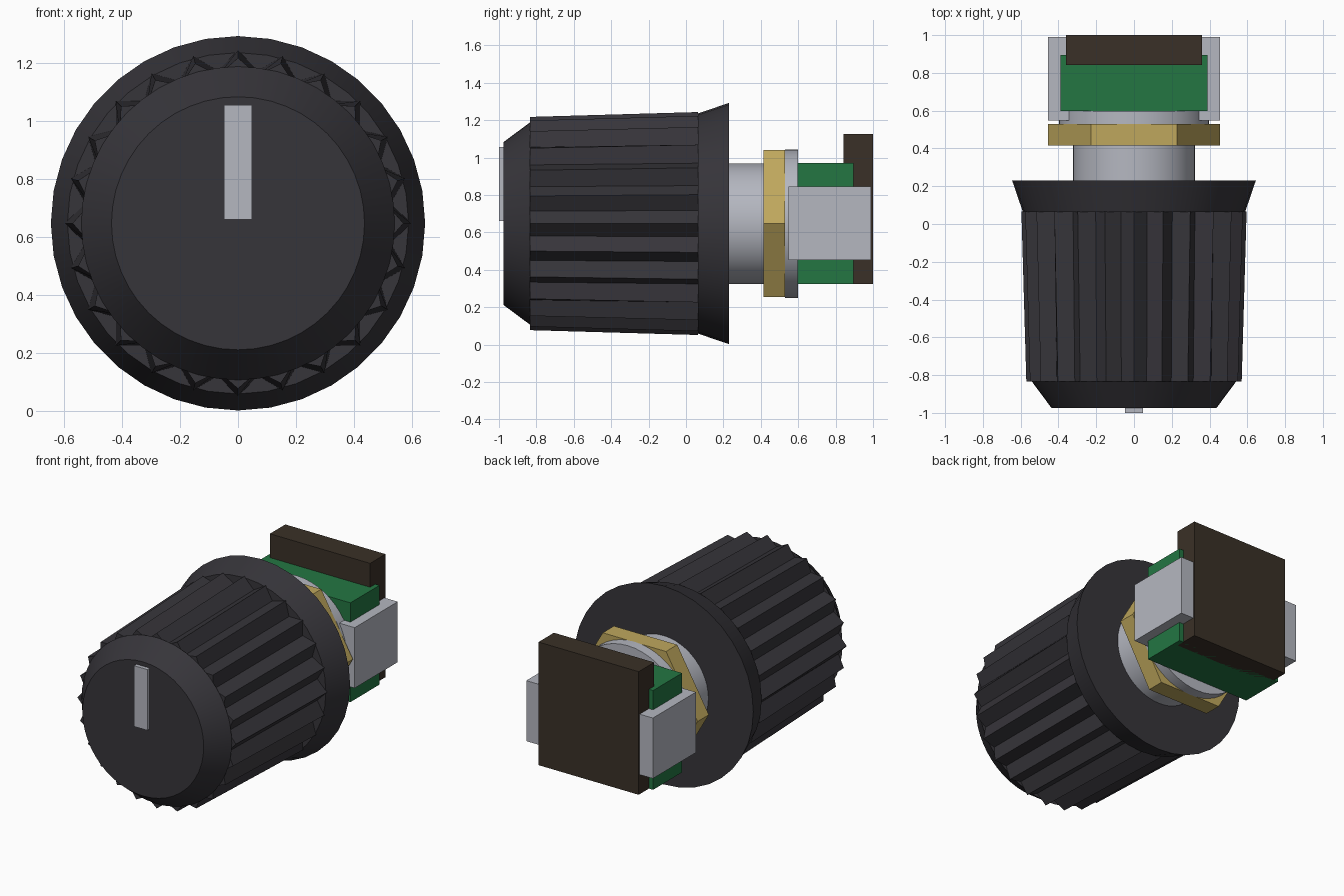
import bpy, bmesh, math

AXIS_Z = 0.647

cube = bpy.data.objects.get("Cube")
if cube:
    bpy.data.objects.remove(cube, do_unlink=True)


def material(name, rgb):
    m = bpy.data.materials.new(name)
    m.use_nodes = True
    m.diffuse_color = (*rgb, 1)
    bsdf = next(n for n in m.node_tree.nodes if n.type == 'BSDF_PRINCIPLED')
    bsdf.inputs["Base Color"].default_value = (*rgb, 1)
    return m


charcoal = material("charcoal plastic", (0.037, 0.035, 0.042))
silver = material("silver metal", (0.46, 0.475, 0.53))
brass = material("brass", (0.52, 0.39, 0.11))
green = material("green board", (0.017, 0.18, 0.055))
brown = material("dark brown", (0.042, 0.03, 0.02))


def finish(name, bm, mat, smooth=False):
    bmesh.ops.recalc_face_normals(bm, faces=bm.faces)
    mesh = bpy.data.meshes.new(name)
    bm.to_mesh(mesh)
    bm.free()
    mesh.materials.append(mat)
    obj = bpy.data.objects.new(name, mesh)
    bpy.context.collection.objects.link(obj)
    if smooth:
        bpy.ops.object.select_all(action='DESELECT')
        obj.select_set(True)
        bpy.context.view_layer.objects.active = obj
        bpy.ops.object.shade_smooth_by_angle(angle=math.radians(30))
    return obj


def loft(name, mat, sections, sides, offset=0.0, smooth=False):
    """Capped solid around the knob axis; a section is (y, radius, valley radius)."""
    bm = bmesh.new()
    rings = []
    for y, *radii in sections:
        ring = []
        for i in range(sides):
            a = offset + math.tau * i / sides
            r = radii[i % len(radii)]
            ring.append(bm.verts.new((r * math.sin(a), y, AXIS_Z + r * math.cos(a))))
        rings.append(ring)
    for low, high in zip(rings, rings[1:]):
        for i in range(sides):
            j = (i + 1) % sides
            bm.faces.new((low[i], low[j], high[j], high[i]))
    bm.faces.new(rings[0])
    bm.faces.new(rings[-1])
    return finish(name, bm, mat, smooth)


def box(name, mat, x, y, z):
    bm = bmesh.new()
    bmesh.ops.create_cube(bm, size=1)
    for v in bm.verts:
        v.co = [lo + (c + 0.5) * (hi - lo) for c, (lo, hi) in zip(v.co, (x, y, z))]
    return finish(name, bm, mat)


# Knob: bevelled cap, ribbed grip and flared skirt
loft("knob_cap", charcoal, [(-0.975, 0.436), (-0.835, 0.54)], 48, smooth=True)
loft("ribbed_grip", charcoal, [(-0.835, 0.57, 0.515), (0.065, 0.596, 0.53)], 48)
loft("knob_skirt", charcoal, [(0.063, 0.588), (0.23, 0.645)], 36, smooth=True)
box("pointer_mark", silver, (-0.048, 0.048), (-1.0, -0.97), (0.66, 1.055))

# Threaded bushing, hex nut and washer
loft("shaft", silver, [(0.2, 0.322), (0.62, 0.322)], 48, smooth=True)
loft("hex_nut", brass, [(0.415, 0.455), (0.53, 0.455)], 6, offset=math.pi / 6)
loft("washer", silver, [(0.53, 0.397), (0.598, 0.397)], 48, smooth=True)

# Switch body, side brackets and rear plate
box("switch_body", green, (-0.39, 0.39), (0.597, 0.895), (0.325, 0.97))
box("rear_plate", brown, (-0.36, 0.36), (0.842, 1.0), (0.325, 1.125))
for side, name in ((-1, "right_bracket"), (1, "left_bracket")):
    box(name, silver, sorted((side * 0.345, side * 0.455)), (0.548, 0.99), (0.452, 0.845))
